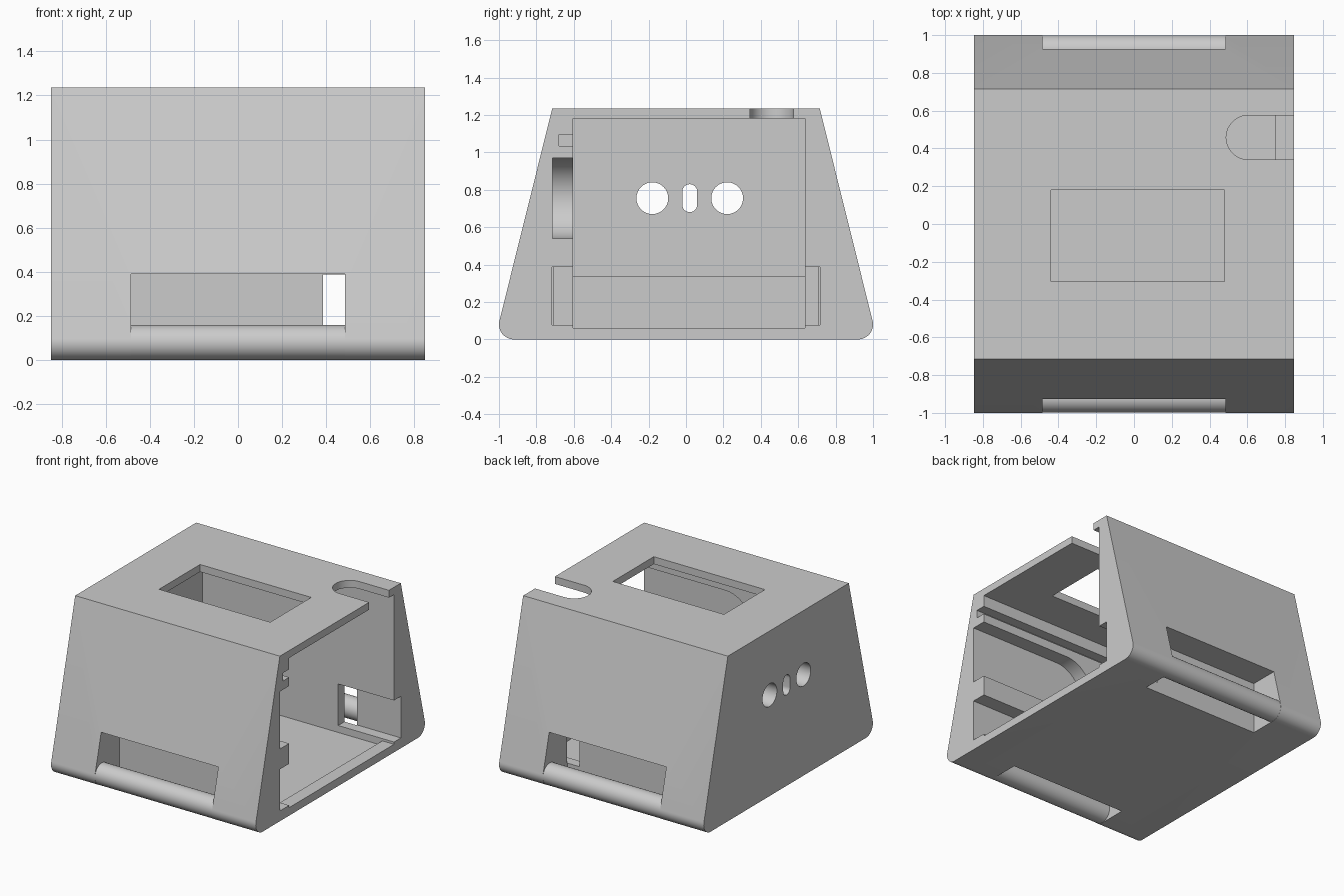
import bpy, bmesh, math

cube = bpy.data.objects.get("Cube")
if cube:
    bpy.data.objects.remove(cube, do_unlink=True)

grey = bpy.data.materials.new("plain_grey")
grey.use_nodes = True
grey.diffuse_color = (0.6, 0.6, 0.6, 1)
grey.node_tree.nodes["Principled BSDF"].inputs["Base Color"].default_value = (0.6, 0.6, 0.6, 1)

HALF = 0.847    # half the body width
BAR_Y, BAR_R = 0.92, 0.08


def prism(name, profile, axis, lo, hi):
    """Extrude a 2D profile along an axis; the profile uses the other two axes in order."""
    place = {"x": lambda u, v, w: (w, u, v),
             "y": lambda u, v, w: (u, w, v),
             "z": lambda u, v, w: (u, v, w)}[axis]
    bm = bmesh.new()
    rings = [[bm.verts.new(place(u, v, w)) for u, v in profile] for w in (lo, hi)]
    for ring in rings:
        bm.faces.new(ring)
    n = len(profile)
    for i in range(n):
        j = (i + 1) % n
        bm.faces.new((rings[0][i], rings[0][j], rings[1][j], rings[1][i]))
    bmesh.ops.recalc_face_normals(bm, faces=bm.faces)
    mesh = bpy.data.meshes.new(name)
    bm.to_mesh(mesh)
    bm.free()
    mesh.materials.append(grey)
    obj = bpy.data.objects.new(name, mesh)
    bpy.context.collection.objects.link(obj)
    return obj


def arc(u, v, r, start, end, steps):
    angles = [math.radians(start + (end - start) * i / steps) for i in range(steps + 1)]
    return [(u + r * math.cos(a), v + r * math.sin(a)) for a in angles]


def box(name, x, y, z):
    return prism(name, [(x[0], y[0]), (x[1], y[0]), (x[1], y[1]), (x[0], y[1])], "z", *z)


def select_only(obj):
    bpy.ops.object.select_all(action="DESELECT")
    obj.select_set(True)
    bpy.context.view_layer.objects.active = obj


def cut(obj, cutter):
    mod = obj.modifiers.new("cut", "BOOLEAN")
    mod.operation, mod.solver, mod.object = "DIFFERENCE", "EXACT", cutter
    select_only(obj)
    bpy.ops.object.modifier_apply(modifier=mod.name)
    bpy.data.objects.remove(cutter, do_unlink=True)


# Tapered shell with rounded lower edges
right_half = arc(BAR_Y, BAR_R, BAR_R, -90, 14, 12) + [(0.715, 1.235)]
left_half = [(-y, z) for y, z in reversed(right_half)]
body = prism("case_body", right_half + left_half, "x", -HALF, HALF)

# Main cavity, open on the left side, and the deeper lower compartment
cut(body, box("cavity", (-0.74, 1), (-0.605, 0.635), (0.06, 1.18)))
cut(body, box("lower_compartment", (-0.79, 0.75), (-0.605, 0.635), (0.025, 0.335)))

# Strap pockets through the sloped faces and the base
for side in (-1, 1):
    cut(body, box("strap_pocket", (-0.485, 0.485), sorted((side * 0.71, side * 1.1)), (-0.1, 0.39)))

# Lower side grooves that break into the strap pockets
cut(body, box("front_groove", (0.385, 1), (-0.716, -0.55), (0.077, 0.388)))
cut(body, box("back_groove", (0.385, 1), (0.58, 0.716), (0.077, 0.388)))

# Thin guide groove and the wide round-ended groove in the front wall
cut(body, box("guide_groove", (-0.73, 1), (-0.68, -0.55), (1.035, 1.095)))
cut(body, prism("round_groove", arc(0.1, 0.755, 0.215, 90, 270, 32) + [(1, 0.54), (1, 0.97)],
                "y", -0.715, -0.55))

# Top window and the round-ended cable slot
cut(body, box("window", (-0.44, 0.48), (-0.305, 0.18), (1.1, 1.4)))
cut(body, prism("cable_slot", arc(0.605, 0.458, 0.117, 90, 270, 24) + [(1, 0.341), (1, 0.575)],
                "z", 1.1, 1.4))

# Two round holes and an oval hole in the closed side
for y in (-0.18, 0.22):
    cut(body, prism("round_hole", arc(y, 0.755, 0.085, 0, 348.75, 31), "x", -1, -0.6))
oval = arc(0.02, 0.79, 0.04, 0, 180, 12) + arc(0.02, 0.72, 0.04, 180, 360, 12)
cut(body, prism("oval_hole", oval, "x", -1, -0.6))

# Round strap bars along the lower edges
parts = [body]
for name, side in (("front_strap_bar", -1), ("back_strap_bar", 1)):
    circle = arc(side * BAR_Y, BAR_R, BAR_R - 0.001, 0, 352.5, 47)
    parts.append(prism(name, circle, "x", -0.486, 0.486))

for part in parts:
    select_only(part)
    bpy.ops.object.shade_smooth_by_angle(angle=math.radians(30))
